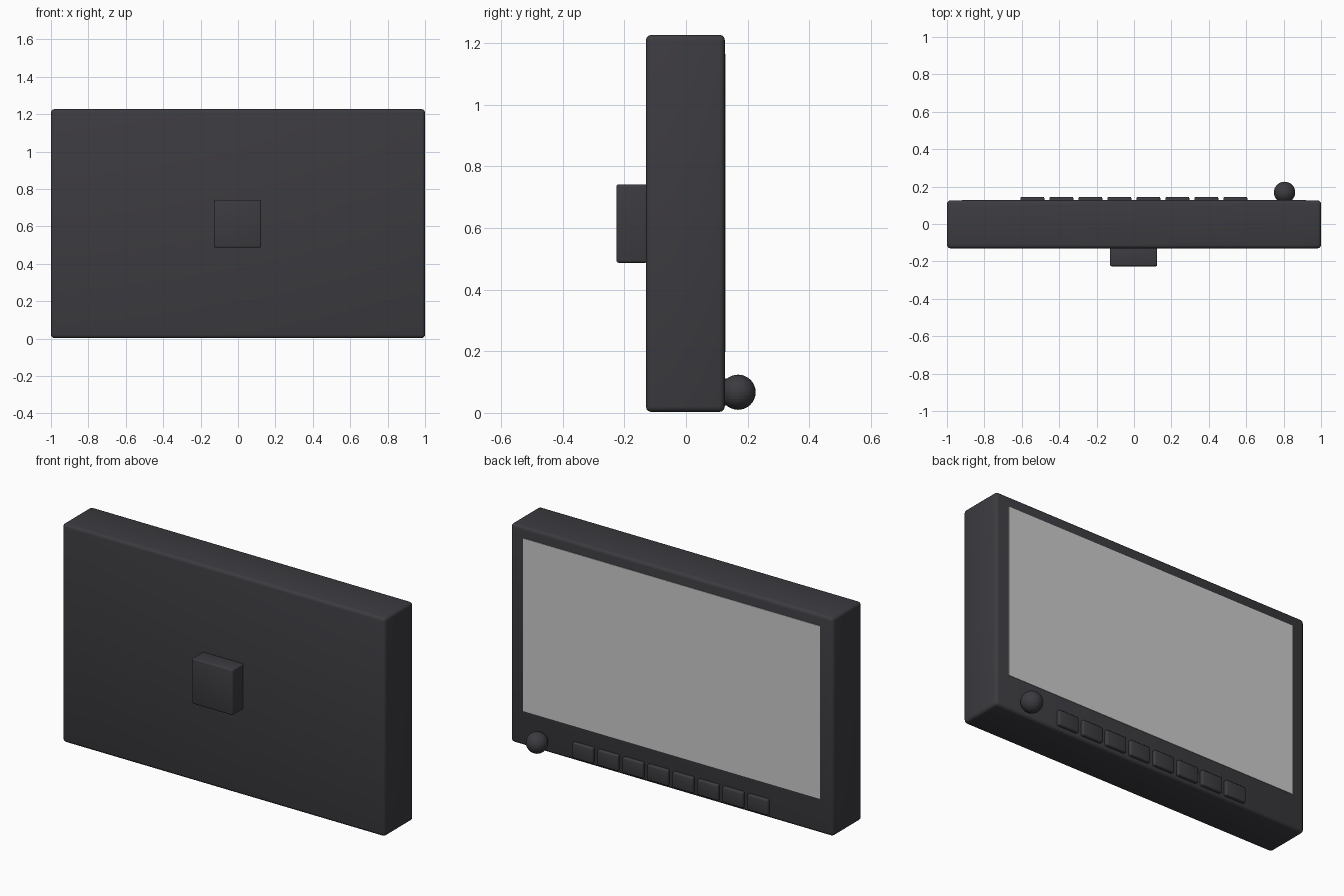
import bpy, math

if "Cube" in bpy.data.objects:
    bpy.data.objects.remove(bpy.data.objects["Cube"])

dark = bpy.data.materials.new("dark_plastic")
dark.diffuse_color = (0.045, 0.043, 0.05, 1)
dark.use_nodes = True
dark.node_tree.nodes["Principled BSDF"].inputs["Base Color"].default_value = dark.diffuse_color


def box(name, lo, hi, bevel=0, segments=3, mat=dark):
    """Box between two corners, with optional rounded edges."""
    bpy.ops.mesh.primitive_cube_add(size=1, location=[(a + b) / 2 for a, b in zip(lo, hi)])
    ob = bpy.context.object
    ob.name = name
    ob.scale = [b - a for a, b in zip(lo, hi)]
    bpy.ops.object.transform_apply(location=False, rotation=False, scale=True)
    if bevel:
        mod = ob.modifiers.new("round_edges", 'BEVEL')
        mod.width = bevel
        mod.segments = segments
        bpy.ops.object.modifier_apply(modifier=mod.name)
        bpy.ops.object.shade_smooth_by_angle(angle=math.radians(35))
    if mat:
        ob.data.materials.append(mat)
    return ob


# Housing and the mount on its -y side
box("housing", (-1, -0.13, 0.003), (1, 0.126, 1.227), 0.018)
box("rear_mount", (-0.129, -0.226, 0.487), (0.124, -0.125, 0.742), 0.008)

# Thin display panel
box("screen", (-0.92, 0.12, 0.197), (0.92, 0.1285, 1.165), mat=None)

# Row of eight buttons under the screen
for i in range(8):
    x = -0.543 + 0.155 * i
    box(f"button_{i + 1}", (x - 0.064, 0.115, 0.024), (x + 0.064, 0.145, 0.112), 0.008)

# Round knob
bpy.ops.mesh.primitive_uv_sphere_add(segments=32, ring_count=16, radius=0.057,
                                     location=(0.805, 0.169, 0.067))
knob = bpy.context.object
knob.name = "knob"
knob.data.materials.append(dark)
